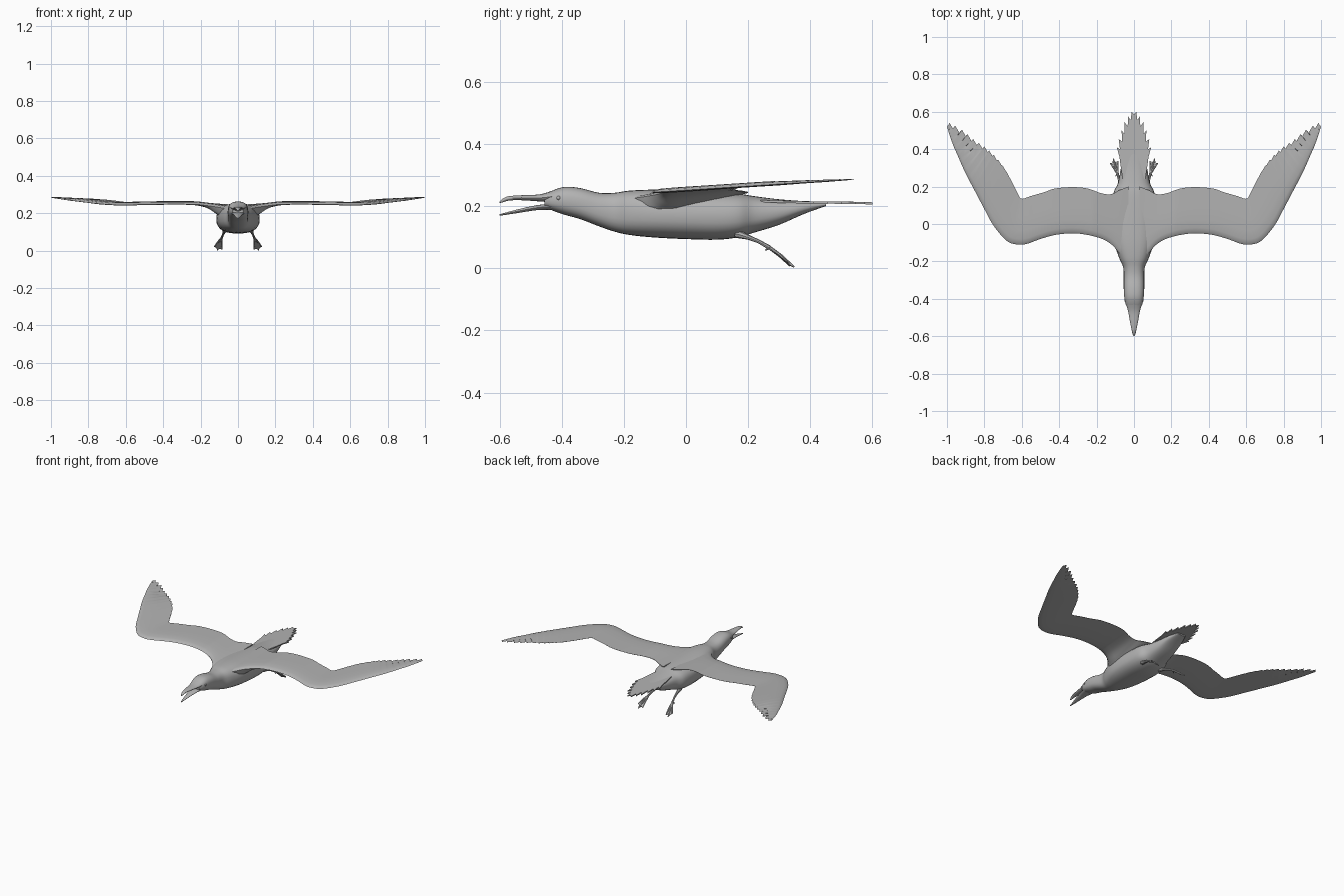
import bpy, bmesh, math
from mathutils import Vector

if "Cube" in bpy.data.objects:
    bpy.data.objects.remove(bpy.data.objects["Cube"])

grey = bpy.data.materials.new("plumage grey")
grey.diffuse_color = (0.45, 0.45, 0.45, 1)
grey.use_nodes = True
grey.node_tree.nodes["Principled BSDF"].inputs["Base Color"].default_value = grey.diffuse_color


def finish(name, bm, mirror=False, angle=40):
    """Turn a bmesh into a smooth-shaded object, optionally mirrored in x."""
    bmesh.ops.recalc_face_normals(bm, faces=bm.faces)
    mesh = bpy.data.meshes.new(name)
    bm.to_mesh(mesh)
    bm.free()
    mesh.materials.append(grey)
    ob = bpy.data.objects.new(name, mesh)
    bpy.context.collection.objects.link(ob)
    bpy.ops.object.select_all(action='DESELECT')
    ob.select_set(True)
    bpy.context.view_layer.objects.active = ob
    bpy.ops.object.shade_smooth_by_angle(angle=math.radians(angle))
    if mirror:
        mod = ob.modifiers.new("mirror", 'MIRROR')
        mod.use_mirror_merge = False
    return ob


def spline(rows, steps):
    """Catmull-Rom interpolation of rows of numbers."""
    out = []
    for i in range(len(rows) - 1):
        a, b = rows[max(i - 1, 0)], rows[i]
        c, d = rows[i + 1], rows[min(i + 2, len(rows) - 1)]
        for s in range(steps):
            t = s / steps
            out.append([0.5 * (2 * q + (r - p) * t + (2 * p - 5 * q + 4 * r - w) * t * t
                               + (3 * q - p - 3 * r + w) * t ** 3)
                        for p, q, r, w in zip(a, b, c, d)])
    out.append(list(rows[-1]))
    return out


def loft(bm, rings):
    vs = [[bm.verts.new(p) for p in ring] for ring in rings]
    n = len(vs[0])
    for a, b in zip(vs, vs[1:]):
        for i in range(n):
            j = (i + 1) % n
            bm.faces.new((a[i], a[j], b[j], b[i]))
    bm.faces.new(vs[0])
    bm.faces.new(vs[-1])


def hull(name, rows, power, steps=4, sides=28):
    """Loft along y from rows of (y, half width, bottom, top)."""
    rings = []
    for y, w, lo, hi in spline(rows, steps):
        ring = []
        for k in range(sides):
            a = 2 * math.pi * k / sides
            c, s = math.cos(a), math.sin(a)
            ring.append((w * math.copysign(abs(c) ** power, c), y,
                         (lo + hi) / 2 + (hi - lo) / 2 * math.copysign(abs(s) ** power, s)))
        rings.append(ring)
    bm = bmesh.new()
    loft(bm, rings)
    return finish(name, bm)


# Body with head, neck and rump
hull("body", [
    (-.455, .03, .198, .235), (-.43, .044, .186, .25), (-.39, .052, .172, .262),
    (-.34, .055, .158, .258), (-.28, .055, .135, .243), (-.23, .058, .118, .243),
    (-.18, .08, .107, .25), (-.1, .105, .099, .253), (0, .115, .094, .25),
    (.1, .115, .092, .245), (.17, .108, .1, .24), (.22, .085, .115, .232),
    (.3, .07, .14, .222), (.38, .055, .175, .216), (.45, .03, .2, .211)], 0.8)

# Open beak with hooked upper half
hull("upper_beak", [
    (-.43, .042, .212, .25), (-.47, .031, .215, .238), (-.53, .02, .219, .235),
    (-.57, .012, .218, .232), (-.59, .007, .212, .224), (-.6, .002, .21, .214)], 1, sides=16)
hull("lower_beak", [
    (-.43, .036, .188, .208), (-.48, .026, .187, .203),
    (-.54, .015, .178, .19), (-.6, .003, .169, .174)], 1, sides=16)

# Eyes
bm = bmesh.new()
bmesh.ops.create_uvsphere(bm, u_segments=12, v_segments=8, radius=.007)
bmesh.ops.translate(bm, verts=bm.verts, vec=(.045, -.41, .226))
finish("eyes", bm, mirror=True)

# Wings: leading edge x, y, trailing edge x, y, underside depth
stations = [
    (.03, -.22, .03, .2, .06), (.08, -.155, .08, .18, .06), (.12, -.11, .12, .16, .04),
    (.17, -.08, .17, .163, .015), (.25, -.058, .25, .19, .006), (.33, -.05, .33, .197, .005),
    (.42, -.058, .42, .19, .005), (.5, -.08, .48, .17, .005), (.57, -.105, .55, .15, .005),
    (.62, -.11, .6, .135, .005), (.68, -.09, .62, .16, .005), (.75, -.01, .66, .24, .005),
    (.8, .08, .7, .31, .004), (.85, .175, .75, .37, .004), (.9, .27, .8, .415, .004),
    (.94, .36, .86, .455, .003), (.97, .43, .92, .505, .003), (1, .52, .985, .54, .002)]
chord = [(0, 0), (.04, .6), (.12, .9), (.3, 1), (.6, .6), (1, .05)]
section = chord + [(u, -f) for u, f in reversed(chord[1:])]
STEPS = 8
rings = []
for i, (lx, ly, tx, ty, deep) in enumerate(spline(stations, STEPS)):
    k = i / STEPS - 11
    if k > 0:  # feather notches grow toward the tip
        notch = (.012 + .006 * k) * (i % 4) / 3
        tx, ty = tx - .4 * notch, ty - .9 * notch
    scale = min(1, math.hypot(tx - lx, ty - ly) / .2)
    droop = .022 * max(0, 1 - lx / .22)
    ring = []
    for u, f in section:
        x, y = lx + (tx - lx) * u, ly + (ty - ly) * u
        ring.append((x, y, .245 + .065 * (y + .1) - droop
                     + f * (.011 * scale if f > 0 else deep)))
    rings.append(ring)
bm = bmesh.new()
loft(bm, rings)
finish("wings", bm, mirror=True)

# Tail fan with feather tips
half = [(.06, .24), (.07, .3), (.078, .36), (.092, .41), (.075, .40), (.082, .455),
        (.064, .44), (.066, .5), (.05, .48), (.05, .545), (.034, .52), (.031, .575),
        (.018, .555), (.012, .6), (0, .585)]
outline = half + [(-x, y) for x, y in reversed(half[:-1])]
bm = bmesh.new()
loft(bm, [[(x, y, .222 - .035 * (y - .24) - .25 * abs(x) * (.6 - y) + dz) for x, y in outline]
          for dz in (-.004, .003)])
finish("tail", bm, angle=30)


def limb(bm, points):
    """Tapered tube through (position, radius) points."""
    rings = []
    for i, (p, r) in enumerate(points):
        d = Vector(points[min(i + 1, len(points) - 1)][0]) - Vector(points[max(i - 1, 0)][0])
        q = d.to_track_quat('Z', 'Y')
        rings.append([Vector(p) + q @ Vector((r * math.cos(a), r * math.sin(a), 0))
                      for a in (2 * math.pi * k / 8 for k in range(8))])
    loft(bm, rings)


# Legs trailing backward
ankle = (.088, .27, .066)
bm = bmesh.new()
limb(bm, [((.068, .16, .112), .014), ((.074, .2, .1), .008),
          ((.08, .235, .086), .006), (ankle, .007)])
finish("legs", bm, mirror=True)

# Webbed feet
toes = [(.086, .335, .008), (.11, .348, .004), (.126, .325, .022)]
bm = bmesh.new()
for t in toes:
    mid = [(a + b) / 2 for a, b in zip(ankle, t)]
    mid[2] += .003
    limb(bm, [(ankle, .006), (mid, .005), (t, .003)])
web = [ankle, toes[0], (.099, .331, .012), toes[1], (.117, .328, .017), toes[2]]
loft(bm, [[(x, y, z + dz) for x, y, z in web] for dz in (-.002, .002)])
limb(bm, [(ankle, .005), ((.098, .255, .058), .002)])
finish("feet", bm, mirror=True)
